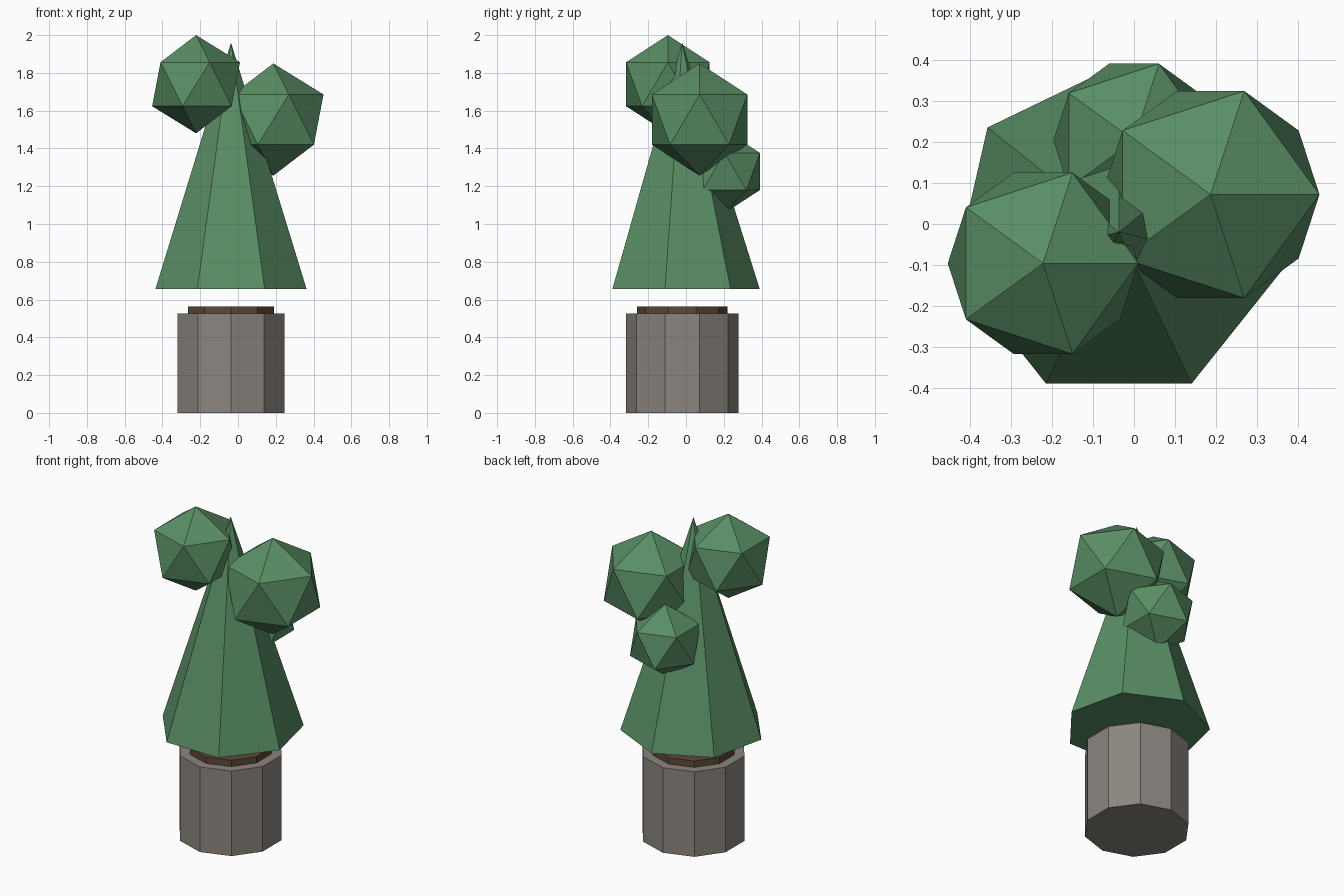
import bpy

if "Cube" in bpy.data.objects:
    bpy.data.objects.remove(bpy.data.objects["Cube"])

CX, CY = -0.037, -0.02  # shared axis of pot, soil and cone


def material(name, rgb):
    mat = bpy.data.materials.new(name)
    mat.diffuse_color = (*rgb, 1)
    mat.use_nodes = True
    mat.node_tree.nodes["Principled BSDF"].inputs["Base Color"].default_value = mat.diffuse_color
    return mat


GREEN = material("foliage_green", (0.10, 0.27, 0.13))
STONE = material("pot_grey", (0.26, 0.235, 0.21))
BROWN = material("soil_brown", (0.107, 0.065, 0.04))


def finish(name, mat):
    ob = bpy.context.object
    ob.name = ob.data.name = name
    ob.data.materials.append(mat)


def tapered(name, sides, r_bottom, r_top, z0, z1, mat):
    bpy.ops.mesh.primitive_cone_add(vertices=sides, radius1=r_bottom, radius2=r_top,
                                    depth=z1 - z0, location=(CX, CY, (z0 + z1) / 2))
    finish(name, mat)


def ball(name, r, loc):
    bpy.ops.mesh.primitive_ico_sphere_add(subdivisions=1, radius=r, location=loc)
    finish(name, GREEN)


# Ten-sided pot with a slightly raised disc of soil
tapered("pot", 10, 0.298, 0.298, 0, 0.525, STONE)
tapered("soil", 10, 0.24, 0.24, 0.485, 0.564, BROWN)

# Seven-sided pointed body floating above the soil
tapered("foliage_cone", 7, 0.41, 0, 0.657, 1.96, GREEN)

# Faceted foliage clumps
ball("clump_left", 0.26, (-0.222, -0.096, 1.74))
ball("clump_right", 0.297, (0.187, 0.072, 1.553))
ball("clump_back", 0.22, (0.0, 0.204, 1.278))
